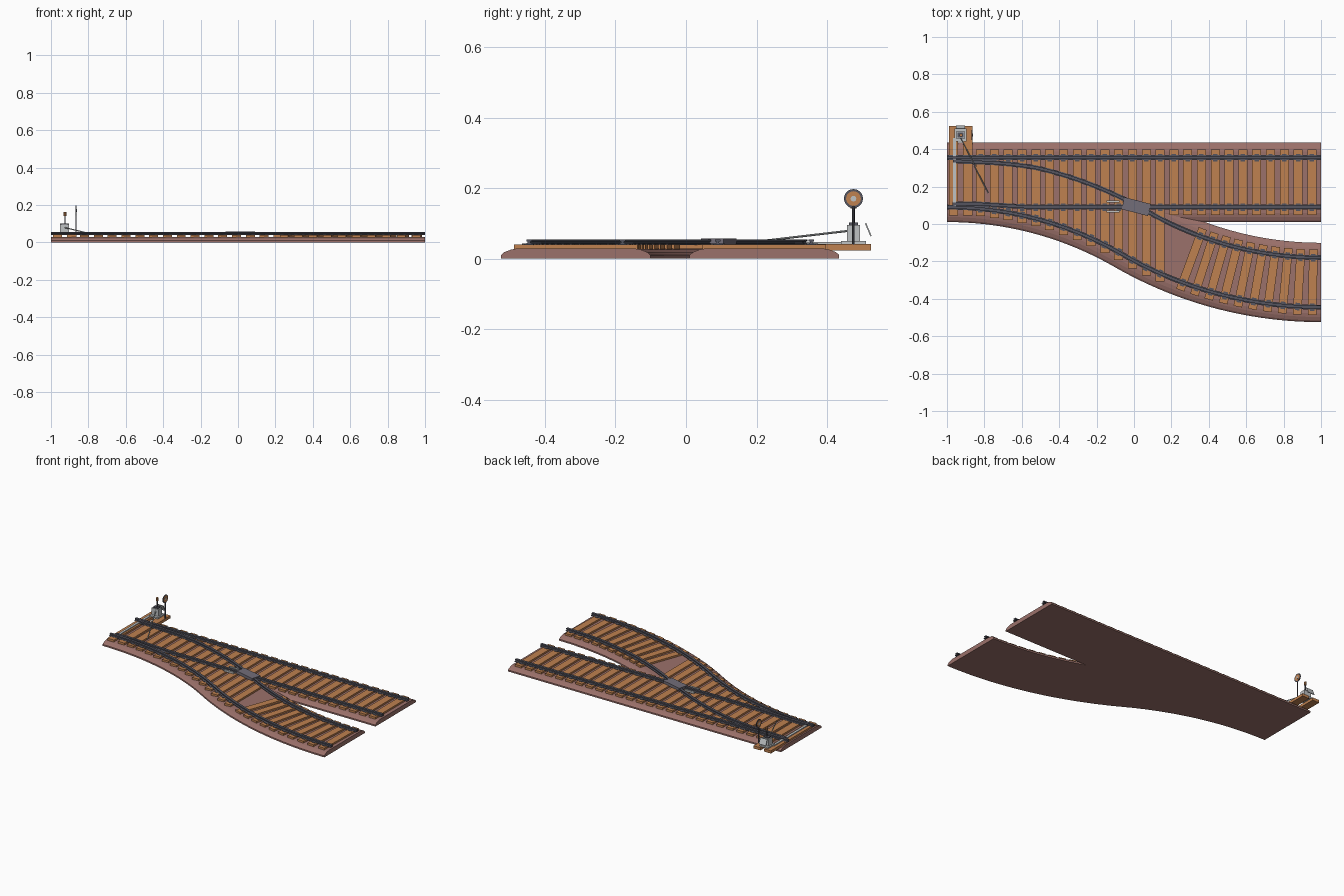
import bpy, bmesh, math
from mathutils import Matrix, Vector

if "Cube" in bpy.data.objects:
    bpy.data.objects.remove(bpy.data.objects["Cube"])

def material(name, rgb):
    m = bpy.data.materials.new(name)
    m.diffuse_color = (*rgb, 1)
    m.use_nodes = True
    m.node_tree.nodes["Principled BSDF"].inputs["Base Color"].default_value = m.diffuse_color
    return m

BED = material("ballast_brown", (0.33, 0.165, 0.145))
WOOD = material("tie_wood", (0.52, 0.22, 0.08))
RAIL = material("rail_steel", (0.09, 0.09, 0.115))
FROG = material("crossing_grey", (0.17, 0.155, 0.19))
PALE = material("pale_metal", (0.52, 0.54, 0.55))

GAUGE = 0.1325      # half gauge
MAIN_Y = 0.2225     # straight centre line
SIDE_Y = -0.3125    # branch centre line at its end
R = 2.003           # radius of both branch arcs
PITCH = 0.0738      # tie spacing

def finish(name, bm, mat):
    bmesh.ops.recalc_face_normals(bm, faces=bm.faces)
    me = bpy.data.meshes.new(name)
    bm.to_mesh(me)
    bm.free()
    me.materials.append(mat)
    ob = bpy.data.objects.new(name, me)
    bpy.context.collection.objects.link(ob)
    return ob

def boxes(name, items, mat):
    """items: (centre, size, turn about z)"""
    bm = bmesh.new()
    for c, s, a in items:
        m = (Matrix.Translation(c) @ Matrix.Rotation(a, 4, 'Z')
             @ Matrix.Diagonal((*s, 1)))
        bmesh.ops.create_cube(bm, size=1, matrix=m)
    return finish(name, bm, mat)

def rod(name, a, b, radius, mat, sides=10):
    a, b = Vector(a), Vector(b)
    d = b - a
    m = Matrix.Translation((a + b) / 2) @ d.to_track_quat('Z', 'Y').to_matrix().to_4x4()
    bm = bmesh.new()
    bmesh.ops.create_cone(bm, cap_ends=True, segments=sides, radius1=radius,
                          radius2=radius, depth=d.length, matrix=m)
    return finish(name, bm, mat)

def straight(x):
    return x, MAIN_Y, 0.0

def branch(x):
    """Centre point and heading of the S-shaped branch"""
    if x < 0:
        t = math.asin((x + 1) / R)
        return x, MAIN_Y - R * (1 - math.cos(t)), -t
    t = math.asin((1 - x) / R)
    return x, SIDE_Y + R * (1 - math.cos(t)), -t

def sweep(name, path, x0, x1, profile, mat, offset=lambda x: 0.0, steps=48):
    bm = bmesh.new()
    rings = []
    for i in range(steps + 1):
        x, y, h = path(x0 + (x1 - x0) * i / steps)
        off = offset(x)
        rings.append([bm.verts.new((x - math.sin(h) * (u + off),
                                    y + math.cos(h) * (u + off), z))
                      for u, z in profile])
    n = len(profile)
    for a, b in zip(rings, rings[1:]):
        for k in range(n):
            bm.faces.new((a[k], a[(k + 1) % n], b[(k + 1) % n], b[k]))
    bm.faces.new(rings[0])
    bm.faces.new(rings[-1])
    return finish(name, bm, mat)

def mirrored(half):
    return half + [(-u, z) for u, z in reversed(half)]

# Ballast beds
bed = mirrored([(0.212, 0), (0.212, 0.01), (0.203, 0.018), (0.185, 0.025), (0.165, 0.029)])
sweep("main_bed", straight, -1, 1, bed, BED, steps=1)
sweep("branch_bed", branch, -1, 1, bed, BED)

# Wooden ties: long ones under the turnout, then one set per track
long_ties, main_ties, branch_ties, plates = [], [], [], []
TOP = MAIN_Y + 0.175
for i in range(25):
    x = -0.82 + PITCH * i
    if x < 0.17:
        _, y, h = branch(x)
        low = y - 0.172 / math.cos(h)
        long_ties.append(((x, (TOP + low) / 2, 0.03), (0.048, TOP - low, 0.021), 0))
        plates.append(((x, y - GAUGE / math.cos(h), 0.0415), (0.024, 0.04, 0.003), h))
    else:
        main_ties.append(((x, MAIN_Y, 0.03), (0.048, 0.35, 0.021), 0))
    plates += [((x, MAIN_Y + s * GAUGE, 0.0415), (0.024, 0.04, 0.003), 0) for s in (-1, 1)]
for i in range(10):
    t = 0.022 + 0.0368 * i
    x, y, h = branch(1 - R * math.sin(t))
    branch_ties.append(((x, y, 0.03), (0.046, 0.35, 0.0205), h))
    for s in (-GAUGE, GAUGE):
        plates.append(((x - math.sin(h) * s, y + math.cos(h) * s, 0.0415),
                       (0.024, 0.04, 0.003), h))
boxes("long_ties", long_ties, WOOD)
boxes("main_ties", main_ties, WOOD)
boxes("branch_ties", branch_ties, WOOD)
boxes("stand_ties", [((x, 0.285, 0.032), (0.05, 0.48, 0.018), 0)
                     for x in (-0.965, -0.888)], WOOD)
boxes("rail_plates", plates, RAIL)

# Rails with foot, web and head
rail = mirrored([(0.013, 0.039), (0.013, 0.042), (0.004, 0.044),
                 (0.004, 0.048), (0.008, 0.049), (0.008, 0.0545)])
def point_offset(side):
    # switch blades sit just inside the stock rails
    return lambda x: side * (GAUGE - 0.018 * max(0, min(1, (-0.55 - x) / 0.3)))
sweep("main_outer_rail", straight, -1, 1, rail, RAIL, lambda x: GAUGE, 1)
sweep("main_inner_rail", straight, -0.97, 1, rail, RAIL, point_offset(-1))
sweep("branch_outer_rail", branch, -1, 1, rail, RAIL, lambda x: -GAUGE)
sweep("branch_inner_rail", branch, -0.97, 1, rail, RAIL, point_offset(1))

# Crossing block and short guard bars
boxes("crossing_block", [((0.012, 0.093, 0.048), (0.145, 0.066, 0.019), -0.25)], FROG)
boxes("guard_bars", [((-0.112, y, 0.046), (0.07, 0.012, 0.012), 0)
                     for y in (0.067, 0.12)], PALE)

# Throw bar joining the switch blades, and the thin slanted rod
boxes("throw_bar", [((-0.96, 0.275, 0.0435), (0.016, 0.37, 0.006), 0)], PALE)
rod("slanted_rod", (-0.94, 0.49, 0.082), (-0.78, 0.165, 0.044), 0.003, PALE, 8)

# Switch machine
boxes("machine_base", [((-0.928, 0.475, 0.045), (0.066, 0.07, 0.01), 0)], PALE)
boxes("machine_body", [((-0.928, 0.475, 0.072), (0.048, 0.038, 0.046), 0)], PALE)
boxes("machine_cap", [((-0.928, 0.475, 0.098), (0.034, 0.026, 0.008), 0)], RAIL)
rod("lever", (-0.925, 0.475, 0.1), (-0.925, 0.475, 0.145), 0.004, RAIL)
rod("lever_grip", (-0.925, 0.475, 0.142), (-0.925, 0.475, 0.162), 0.008, WOOD)
back = boxes("back_plate", [((0, 0, 0), (0.05, 0.004, 0.04), 0)], PALE)
back.location = (-0.928, 0.517, 0.082)
back.rotation_euler.x = 0.4

# Round signal target on a thin mast
TX, TY, TZ = -0.866, 0.475, 0.17
rod("target_mast", (TX, TY, 0.038), (TX, TY, TZ - 0.02), 0.0035, RAIL)
for name, r, half, mat in (("target_rim", 0.027, 0.002, RAIL),
                           ("target_face", 0.021, 0.003, WOOD),
                           ("target_hub", 0.008, 0.004, PALE)):
    rod(name, (TX - half, TY, TZ), (TX + half, TY, TZ), r, mat, 20)
